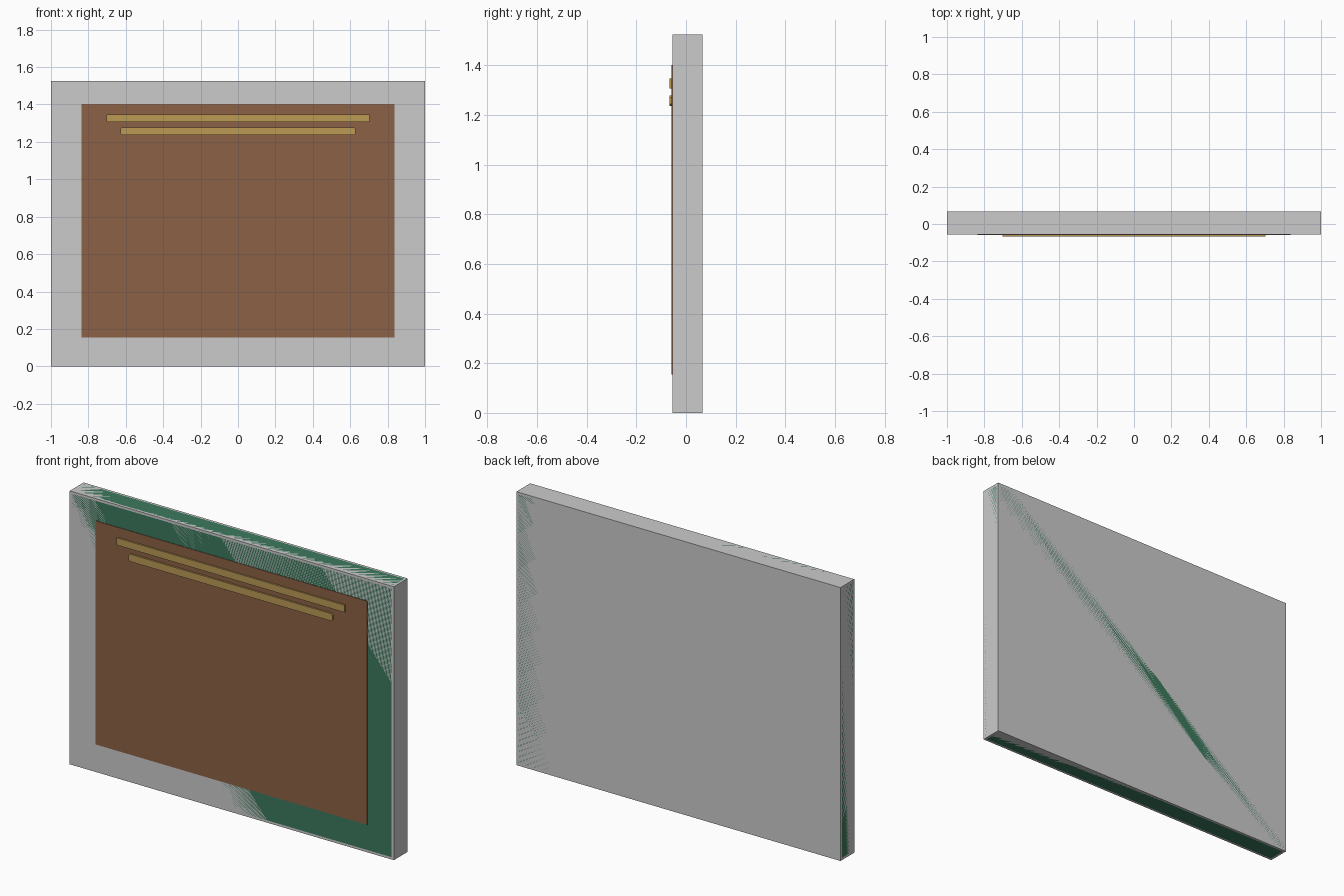
import bpy, bmesh

if "Cube" in bpy.data.objects:
    bpy.data.objects.remove(bpy.data.objects["Cube"])


def material(name, color):
    m = bpy.data.materials.new(name)
    m.diffuse_color = (*color, 1)
    m.use_nodes = True
    m.node_tree.nodes["Principled BSDF"].inputs["Base Color"].default_value = m.diffuse_color
    return m


def box(name, x, y, z, mat=None, bevel=0, front_corners_only=False):
    """Box from (min, max) ranges, optionally with chamfered edges."""
    bm = bmesh.new()
    bmesh.ops.create_cube(bm, size=1)
    for v in bm.verts:
        v.co = [(a + b) / 2 + c * (b - a) for c, (a, b) in zip(v.co, (x, y, z))]
    if bevel:
        edges = bm.edges[:]
        if front_corners_only:
            edges = [e for e in edges
                     if abs(e.verts[0].co.y - e.verts[1].co.y) > 1e-5]
        bmesh.ops.bevel(bm, geom=edges, offset=bevel, segments=1,
                        affect='EDGES', profile=0.5)
    mesh = bpy.data.meshes.new(name)
    bm.to_mesh(mesh)
    bm.free()
    ob = bpy.data.objects.new(name, mesh)
    bpy.context.collection.objects.link(ob)
    if mat:
        mesh.materials.append(mat)
    return ob


green = material("green", (0.045, 0.19, 0.11))
brown = material("brown", (0.26, 0.12, 0.06))
tan = material("tan", (0.50, 0.32, 0.09))

FRONT, BACK = -0.055, 0.067

# Sharp outer slab with a chamfered green slab sharing its faces
box("outer_slab", (-1, 1), (FRONT, BACK), (0, 1.525))
box("green_slab", (-1, 1), (FRONT, BACK), (0, 1.525), green, bevel=0.013)

# Thin panel on the front
box("front_panel", (-0.838, 0.838), (FRONT - 0.003, FRONT + 0.001),
    (0.155, 1.402), brown)

# Two raised strips near the top of the panel
box("upper_strip", (-0.703, 0.703), (-0.067, FRONT), (1.307, 1.347), tan)
box("lower_strip", (-0.629, 0.629), (-0.067, FRONT), (1.237, 1.278), tan,
    bevel=0.008, front_corners_only=True)
